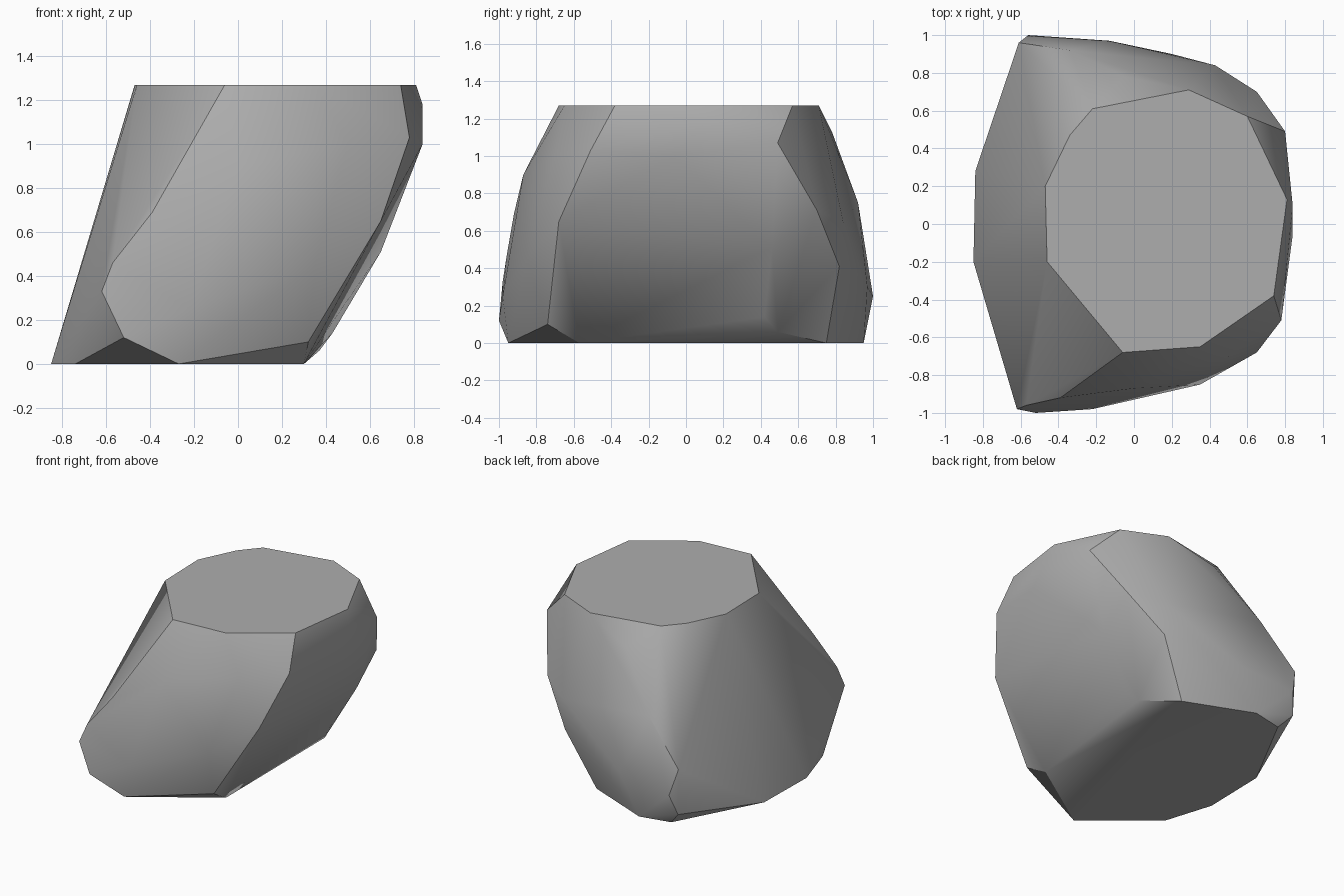
import bpy
import bmesh
import math

# Remove only the default object
default_cube = bpy.data.objects.get("Cube")
if default_cube is not None:
    bpy.data.objects.remove(default_cube, do_unlink=True)


def make_material(name, colour):
    material = bpy.data.materials.new(name)
    material.use_nodes = True
    material.diffuse_color = colour
    shader = material.node_tree.nodes["Principled BSDF"]
    shader.inputs["Base Color"].default_value = colour
    shader.inputs["Roughness"].default_value = 0.9
    return material


def make_boulder(name, outlines, corners, material):
    """Wrap a tight faceted skin around flat outlines and loose corner points."""
    bm = bmesh.new()
    for height, outline in outlines:
        for x, y in outline:
            bm.verts.new((x, y, height))
    for corner in corners:
        bm.verts.new(corner)

    result = bmesh.ops.convex_hull(bm, input=list(bm.verts))
    unused = set(result["geom_interior"]) | set(result["geom_unused"])
    loose = [item for item in unused if isinstance(item, bmesh.types.BMVert)]
    bmesh.ops.delete(bm, geom=loose, context='VERTS')

    # Join the triangles of the flat cap and base
    bmesh.ops.dissolve_limit(bm, angle_limit=math.radians(1),
                             verts=list(bm.verts), edges=list(bm.edges))
    bmesh.ops.recalc_face_normals(bm, faces=list(bm.faces))

    mesh = bpy.data.meshes.new(name)
    bm.to_mesh(mesh)
    bm.free()
    mesh.materials.append(material)
    boulder = bpy.data.objects.new(name, mesh)
    bpy.context.collection.objects.link(boulder)

    # Soft shading across the sides, crisp rims around the cap and base
    bpy.ops.object.select_all(action='DESELECT')
    boulder.select_set(True)
    bpy.context.view_layer.objects.active = boulder
    bpy.ops.object.shade_smooth_by_angle(angle=math.radians(30))
    return boulder


# Flat outlines of the sloping rock
base_outline = [(.3, -.57), (-.27, -.95), (-.74, -.55), (-.85, -.2),
                (-.84, .28), (-.51, .9), (-.28, .95), (.21, .75)]
cap_outline = [(-.47, .2), (-.46, -.2), (-.06, -.68), (.35, -.65), (.74, -.38),
               (.81, .13), (.6, .57), (.29, .71), (-.22, .61), (-.34, .47)]

# Corners of the sides
front_corners = [(-.52, -1, .12), (-.62, -.98, .33), (-.57, -.96, .46),
                 (-.39, -.92, .69), (-.22, -.98, .25), (.35, -.85, .45),
                 (0, -.87, .9), (.5, -.7, 1)]
back_corners = [(-.6, .95, .1), (-.56, 1, .25), (-.61, .96, .44),
                (-.34, .92, .75), (-.13, .97, .3), (.2, .9, .4),
                (.43, .84, .65), (-.05, .78, 1.13)]
overhang_corners = [(.37, .49, .06), (.43, .42, .14), (.42, .82, .41),
                    (.65, .46, .51), (.65, .7, .71), (.8, .49, 1.07),
                    (.84, .1, 1.18), (.84, -.06, 1), (.78, -.51, 1.03),
                    (.65, -.68, .65), (.32, -.74, .1)]

stone_grey = make_material("stone_grey", (.42, .42, .42, 1))
make_boulder("boulder",
             [(0, base_outline), (1.27, cap_outline)],
             front_corners + back_corners + overhang_corners,
             stone_grey)
